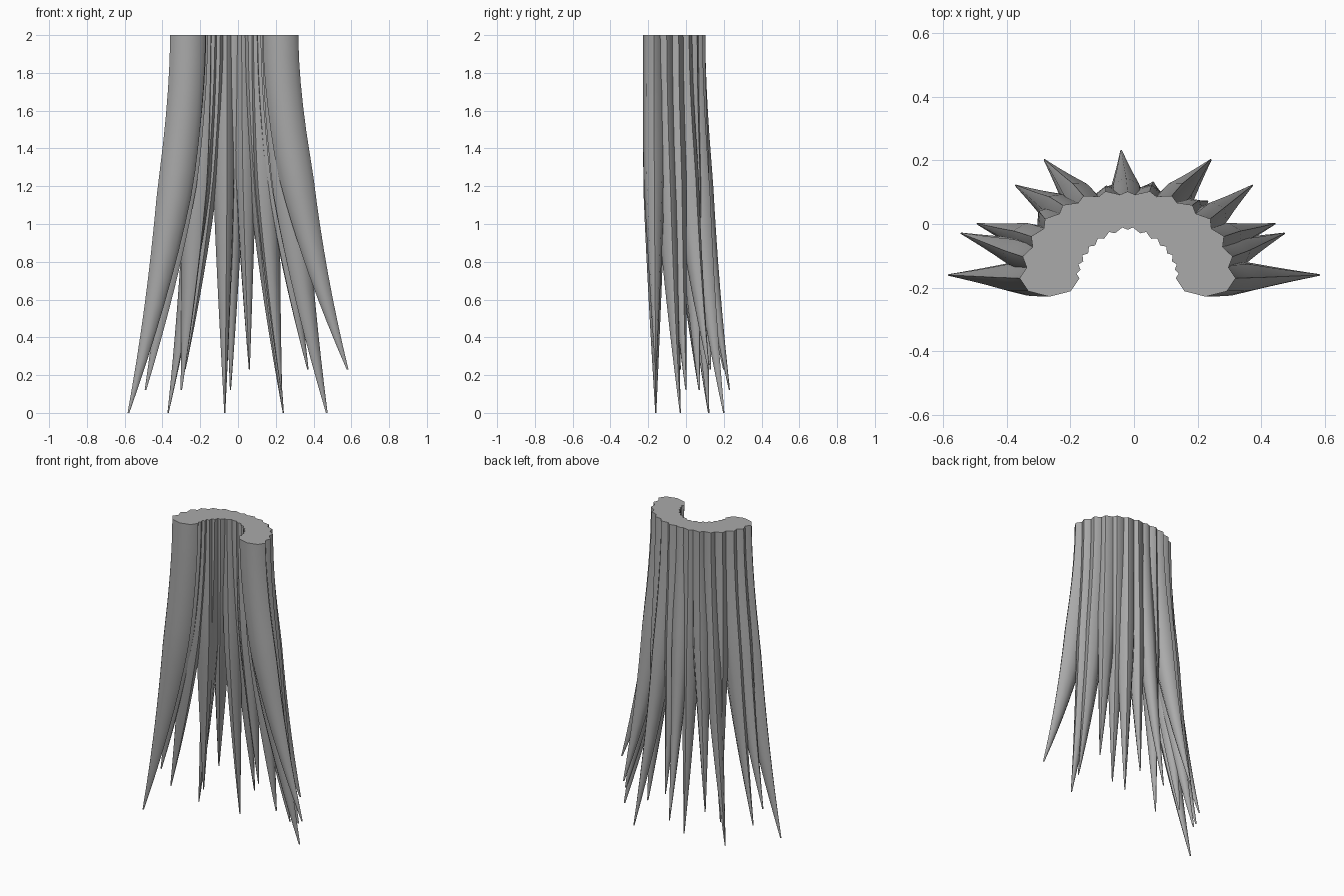
import bpy, bmesh, math
from mathutils import Vector

if "Cube" in bpy.data.objects:
    bpy.data.objects.remove(bpy.data.objects["Cube"])

grey = bpy.data.materials.new("hair grey")
grey.diffuse_color = (0.4, 0.4, 0.4, 1)
grey.use_nodes = True
grey.node_tree.nodes["Principled BSDF"].inputs["Base Color"].default_value = grey.diffuse_color

# strand tips, ordered along the arc from left to right
TIPS = [(-.58, -.16, 0), (-.54, -.03, .23), (-.49, 0, .12), (-.30, .07, .12),
        (-.37, .12, 0), (-.28, .20, .23), (-.07, .12, 0), (-.04, .23, .12),
        (.06, .13, .23), (.24, .20, 0), (.23, .07, .12), (.37, .12, .23),
        (.44, 0, .12), (.47, -.03, 0), (.58, -.16, .23)]
SIDES, RINGS = 8, 14


def strand(name, root, tip, angle, depth, width):
    """Tapered lock that hangs from the root and flares out to the tip."""
    bm = bmesh.new()
    out = Vector((math.cos(angle), math.sin(angle), 0))
    side = Vector((-out.y, out.x, 0))
    rings = []
    for k in range(RINGS + 1):
        t = k / RINGS
        c = root.lerp(tip, t ** 1.7)
        c.z = 2 + (tip.z - 2) * t
        s = 1 if t < .4 else 1 - .95 * ((t - .4) / .6) ** 1.15
        rings.append([bm.verts.new(c + out * (depth * s * math.cos(a)) + side * (width * s * math.sin(a)))
                      for a in (2 * math.pi * j / SIDES for j in range(SIDES))])
    for a, b in zip(rings, rings[1:]):
        for j in range(SIDES):
            n = (j + 1) % SIDES
            bm.faces.new((a[j], b[j], b[n], a[n]))
    bm.faces.new(rings[0])
    bm.faces.new(rings[-1][::-1])
    bmesh.ops.recalc_face_normals(bm, faces=bm.faces)
    me = bpy.data.meshes.new(name)
    bm.to_mesh(me)
    bm.free()
    me.materials.append(grey)
    ob = bpy.data.objects.new(name, me)
    bpy.context.collection.objects.link(ob)
    bpy.ops.object.select_all(action='DESELECT')
    ob.select_set(True)
    bpy.context.view_layer.objects.active = ob
    bpy.ops.object.shade_smooth_by_angle(angle=math.radians(50))


# roots sit on a half ring; the locks are deepest at its two ends
for i, tip in enumerate(TIPS):
    ang = math.pi * (1 - i / (len(TIPS) - 1))
    root = Vector((-.02 + .245 * math.cos(ang), -.17 + .212 * math.sin(ang), 2))
    depth = .06 + .034 * abs(math.cos(ang))
    strand(f"hair_strand_{i + 1}", root, Vector(tip), ang, depth, .058)
